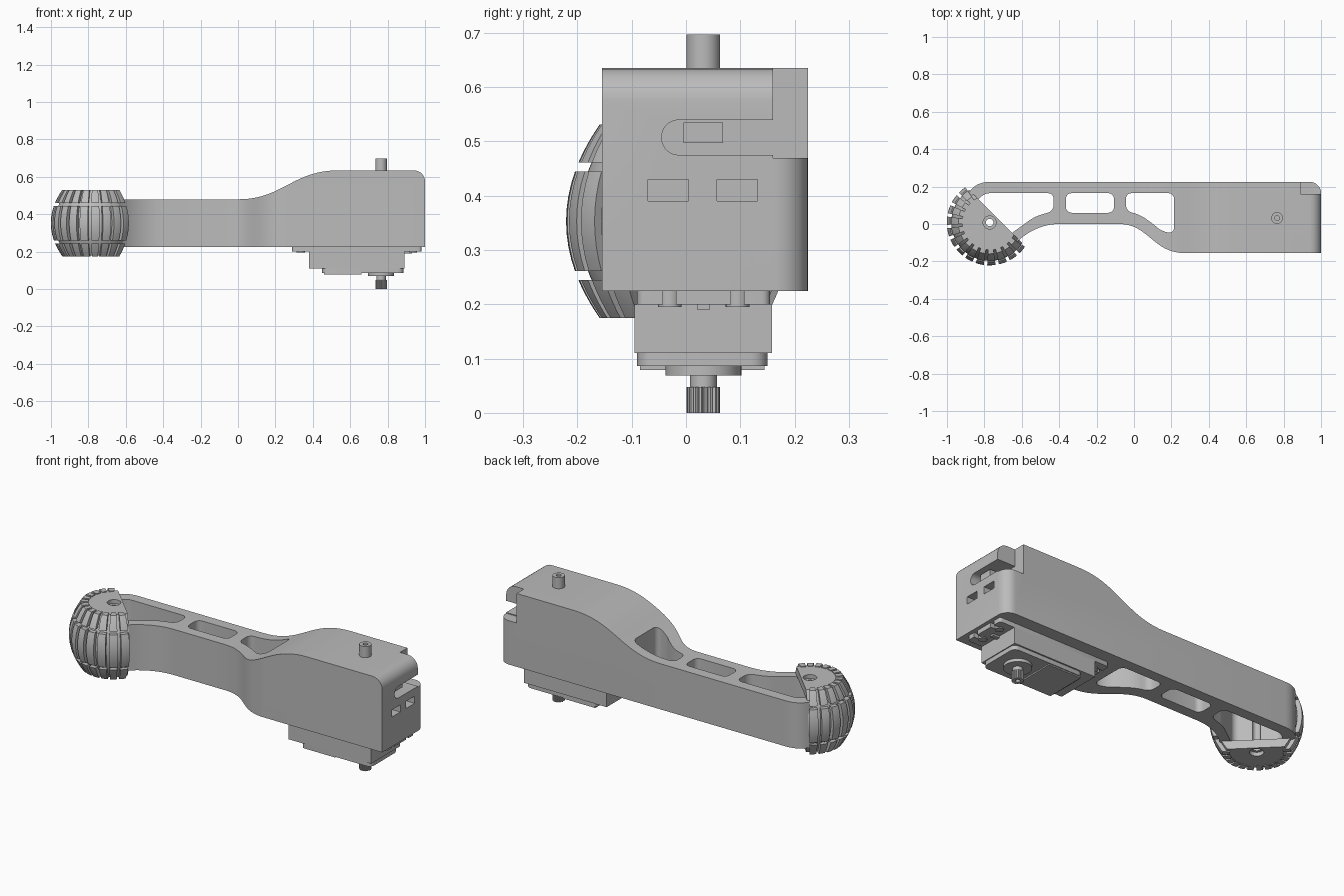
import bpy, bmesh, math
from mathutils import Vector
from mathutils.geometry import interpolate_bezier

if "Cube" in bpy.data.objects:
    bpy.data.objects.remove(bpy.data.objects["Cube"])

grey = bpy.data.materials.new("plain grey")
grey.use_nodes = True
grey.diffuse_color = (0.5, 0.5, 0.5, 1)
grey.node_tree.nodes["Principled BSDF"].inputs["Base Color"].default_value = (0.5, 0.5, 0.5, 1)


def finish(name, bm):
    bmesh.ops.recalc_face_normals(bm, faces=bm.faces)
    mesh = bpy.data.meshes.new(name)
    bm.to_mesh(mesh)
    bm.free()
    mesh.materials.append(grey)
    obj = bpy.data.objects.new(name, mesh)
    bpy.context.collection.objects.link(obj)
    return obj


def prism(name, pts, lo, hi, axis="z"):
    place = {"z": lambda p, h: (p[0], p[1], h),
             "y": lambda p, h: (p[0], h, p[1]),
             "x": lambda p, h: (h, p[0], p[1])}[axis]
    bm = bmesh.new()
    low = [bm.verts.new(place(p, lo)) for p in pts]
    high = [bm.verts.new(place(p, hi)) for p in pts]
    bm.faces.new(low)
    bm.faces.new(high)
    for i in range(len(pts)):
        j = (i + 1) % len(pts)
        bm.faces.new((low[i], low[j], high[j], high[i]))
    return finish(name, bm)


def rect(x0, x1, y0, y1):
    return [(x0, y0), (x1, y0), (x1, y1), (x0, y1)]


def box(name, x0, x1, y0, y1, z0, z1):
    return prism(name, rect(x0, x1, y0, y1), z0, z1)


def circle(c, r, n=32):
    return [(c[0] + r * math.cos(math.tau * i / n), c[1] + r * math.sin(math.tau * i / n)) for i in range(n)]


def curve(a, b, c, d, n=16):
    return [(v.x, v.y) for v in interpolate_bezier(*[Vector((*p, 0)) for p in (a, b, c, d)], n)]


def rounded(pts, r, n=6):
    out = []
    for i, p in enumerate(pts):
        p = Vector(p)
        ends = []
        for q in (Vector(pts[i - 1]), Vector(pts[(i + 1) % len(pts)])):
            d = q - p
            ends.append(p + d.normalized() * min(r, d.length * 0.49))
        a, b = ends
        out += curve(a, a.lerp(p, 0.55), b.lerp(p, 0.55), b, n)
    return out


def boolean(obj, cutter, operation="DIFFERENCE"):
    cutter.hide_render = True
    mod = obj.modifiers.new("cut", "BOOLEAN")
    mod.operation, mod.solver, mod.object = operation, "EXACT", cutter
    bpy.context.view_layer.objects.active = obj
    bpy.ops.object.modifier_apply(modifier=mod.name)
    bpy.data.objects.remove(cutter)


def lathe(bm, profile, start, end, steps, centre):
    """Closed ring section of a (radius, z) profile between two angles."""
    rings = []
    for k in range(steps + 1):
        a = start + (end - start) * k / steps
        rings.append([bm.verts.new((centre[0] + r * math.cos(a), centre[1] + r * math.sin(a), z)) for r, z in profile])
    n = len(profile)
    for r0, r1 in zip(rings, rings[1:]):
        for i in range(n):
            bm.faces.new((r0[i], r0[(i + 1) % n], r1[(i + 1) % n], r1[i]))
    bm.faces.new(rings[0])
    bm.faces.new(rings[-1])


# Leg link: plan outline crossed with the side profile
hub = (-0.772, 0.008)
plan = curve((-0.63, -0.1), (-0.58, -0.05), (-0.5, 0), (-0.4, 0))
plan += curve((-0.08, 0), (0.08, 0), (0.1, -0.155), (0.27, -0.155), 20)
plan += [(1, -0.155)] + curve((1, 0.165), (1, 0.198), (0.973, 0.225), (0.94, 0.225), 8)
plan += curve((-0.77, 0.225), (-0.83, 0.225), (-0.87, 0.2), (-0.895, 0.145))
plan += [(hub[0] + 0.17 * math.cos(math.radians(a)), hub[1] + 0.17 * math.sin(math.radians(a)))
         for a in range(140, 316, 7)]
link = prism("leg_link", plan, 0.225, 0.7)
side = [(-1.1, 0.2), (1.1, 0.2), (1.1, 0.5)]
side = [(-1.1, 0.2), (1, 0.2)] + curve((1, 0.575), (1, 0.608), (0.973, 0.635), (0.94, 0.635), 8)
side += curve((0.54, 0.635), (0.29, 0.635), (0.24, 0.48), (0, 0.48), 24) + [(-1.1, 0.48)]
boolean(link, prism("side_profile", side, -0.5, 0.5, "y"), "INTERSECT")

# Lightening windows through the arm
windows = [
    [(-0.43, 0.165), (-0.43, 0.07), (-0.53, 0.04), (-0.6, -0.01), (-0.69, -0.075), (-0.86, 0.1), (-0.8, 0.165)],
    rect(-0.364, -0.107, 0.06, 0.165),
    [(-0.043, 0.165), (-0.043, 0.07), (0.03, 0.05), (0.09, 0.01), (0.15, -0.04), (0.214, -0.05), (0.214, 0.165)],
]
for pts in windows:
    boolean(link, prism("window_cutter", rounded(pts, 0.03), 0.1, 0.8))

# Cable slot, corner notch and small ports on the end face
slot = rounded([(-0.045, 0.475), (0.3, 0.475), (0.3, 0.54), (-0.045, 0.54)], 0.032)
boolean(link, prism("slot_cutter", slot, 0.89, 1.1, "x"))
boolean(link, box("notch_cutter", 0.89, 1.1, 0.16, 0.3, 0.47, 0.7))
for y in (-0.07, 0.057):
    boolean(link, box("port_cutter", 0.95, 1.1, y, y + 0.075, 0.39, 0.43))
boolean(link, prism("axle_cutter", circle(hub, 0.02), 0, 1))
box("cable_plug", 0.88, 0.97, -0.005, 0.068, 0.497, 0.535)

# Half-round foot: barrel core, cut flat on the inner side
mid = 0.353


def barrel(dz, inset=0.0):
    return 0.229 - 1.95 * dz * dz - inset


def row(lo, hi, inset, inner, n=8):
    zs = [lo + (hi - lo) * i / n for i in range(n + 1)]
    return [(inner, mid + lo)] + [(barrel(z, inset), mid + z) for z in zs] + [(inner, mid + hi)]


core_rows = row(-0.174, 0.174, 0.024, 0, 14)[1:-1]
bm = bmesh.new()
rings = [[bm.verts.new((x, y, z)) for x, y in circle(hub, r, 72)] for r, z in core_rows]
for r0, r1 in zip(rings, rings[1:]):
    for i in range(72):
        j = (i + 1) % 72
        bm.faces.new((r0[i], r0[j], r1[j], r1[i]))
bm.faces.new(rings[0])
bm.faces.new(rings[-1])
foot = finish("foot_core", bm)


def foot_box(near, half, z0, z1):
    s = math.sqrt(0.5)
    pts = [(hub[0] + s * (o + t), hub[1] + s * (o - t)) for o, t in rect(near, 0.4, -half, half)]
    return prism("foot_cutter", pts, z0, z1)


boolean(foot, foot_box(0.045, 0.5, 0, 1))
boolean(foot, foot_box(0.0, 0.16, 0.225, 0.48))
boolean(foot, prism("hub_cutter", circle(hub, 0.02), 0, 1))
for z in (0.15, 0.505):
    boolean(foot, prism("bore_cutter", circle(hub, 0.035), z, z + 0.05))

# Tread ribs in three rows
bm = bmesh.new()
for lo, hi in ((-0.178, -0.108), (-0.092, 0.092), (0.108, 0.178)):
    for i in range(-6, 7):
        a = math.radians(225 + 15.8 * i)
        w = math.radians(5.6)
        lathe(bm, row(lo, hi, 0, 0.13 if hi - lo < 0.1 else 0.18), a - w, a + w, 3, hub)
treads = finish("foot_treads", bm)

# Servo motor under the body
axis = (0.765, 0.032)
flange = prism("servo_flange", rounded(rect(0.29, 0.98, -0.09, 0.155), 0.015), 0.2, 0.226)
for x in (0.29, 0.98):
    for y in (-0.03, 0.095):
        inner = 0.335 if x < 0.5 else 0.935
        boolean(flange, box("flange_cutter", min(x, inner) - 0.01, max(x, inner) + 0.01, y - 0.012, y + 0.012, 0.1, 0.3))
        prism("flange_screw", circle((inner, y), 0.022, 20), 0.195, 0.226)
box("servo_case", 0.38, 0.89, -0.095, 0.158, 0.11, 0.2)
box("servo_rib", 0.88, 0.93, 0.021, 0.043, 0.19, 0.205)
prism("servo_lid", rounded(rect(0.45, 0.885, -0.09, 0.15), 0.03), 0.086, 0.111)
box("lid_label", 0.46, 0.66, -0.085, 0.145, 0.079, 0.09)
prism("output_collar", circle(axis, 0.07, 40), 0.069, 0.09)
prism("output_neck", circle(axis, 0.025), 0.04, 0.075)

# Splined output shaft
spline = []
for i in range(18):
    for k, r in ((0, 0.026), (0.25, 0.031), (0.65, 0.031), (0.9, 0.026)):
        a = math.tau * (i + k) / 18
        spline.append((axis[0] + r * math.cos(a), axis[1] + r * math.sin(a)))
shaft = prism("splined_shaft", spline, 0, 0.048)
boolean(shaft, prism("shaft_bore", circle(axis, 0.012), -0.1, 0.03))

# Pivot pin on the top
pin = prism("pivot_pin", circle(axis, 0.031), 0.62, 0.697)
boolean(pin, prism("pin_bore", circle(axis, 0.013), 0.66, 0.8))

# Smooth the curved surfaces, keeping edges sharp
for obj in list(bpy.context.scene.objects):
    obj.select_set(obj.type == "MESH")
bpy.context.view_layer.objects.active = link
bpy.ops.object.shade_smooth_by_angle(angle=math.radians(30))
